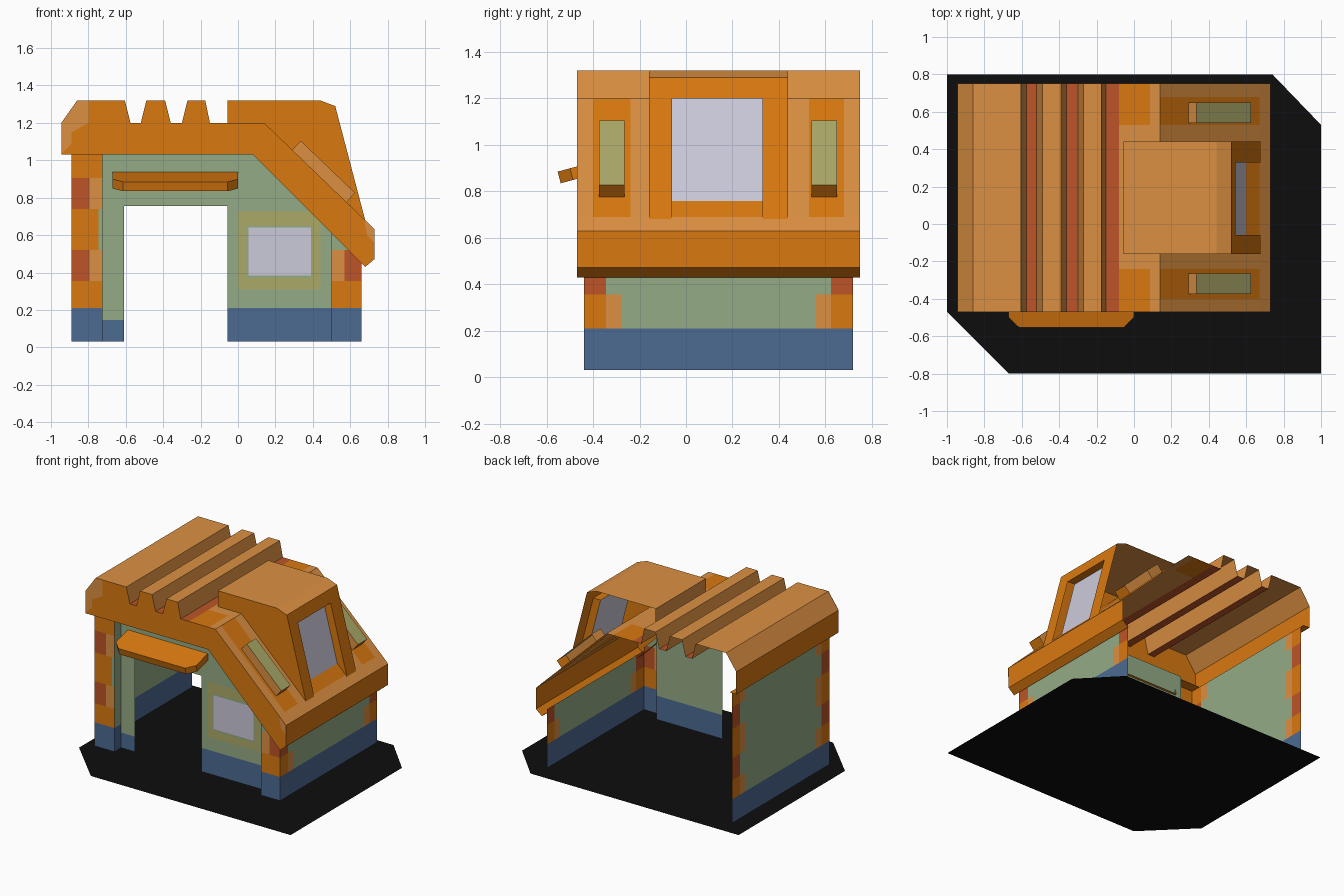
import bpy, bmesh

if "Cube" in bpy.data.objects:
    bpy.data.objects.remove(bpy.data.objects["Cube"])

COLOURS = {  # linear values
    "orange": (0.70, 0.19, 0.005), "light_orange": (0.72, 0.28, 0.055),
    "brick_red": (0.51, 0.09, 0.02), "wall_green": (0.30, 0.41, 0.24),
    "base_blue": (0.075, 0.145, 0.29), "glass_lilac": (0.60, 0.59, 0.70),
    "olive": (0.41, 0.40, 0.14), "ground_black": (0.004, 0.004, 0.004)}
MATS = []
for key, col in COLOURS.items():
    m = bpy.data.materials.new(key)
    m.diffuse_color = (*col, 1)
    m.use_nodes = True
    m.node_tree.nodes["Principled BSDF"].inputs["Base Color"].default_value = m.diffuse_color
    MATS.append(m)
ORANGE, LIGHT, RED, GREEN, BLUE, GLASS, OLIVE, BLACK = range(8)


def finish(name, bm, clip=False):
    if clip:  # trim to the roof slope
        bmesh.ops.bisect_plane(bm, geom=bm.verts[:] + bm.edges[:] + bm.faces[:],
                               plane_co=(0.58, 0, 0.58), plane_no=(1, 0, 1), clear_outer=True)
    me = bpy.data.meshes.new(name)
    bm.to_mesh(me)
    bm.free()
    for m in MATS:
        me.materials.append(m)
    ob = bpy.data.objects.new(name, me)
    bpy.context.collection.objects.link(ob)


def sheet(name, us, vs, place, rule, clip=False):
    """Grid of quads; rule gives each cell its colour, or None for a hole."""
    bm = bmesh.new()
    grid = [[bm.verts.new(place(u, v)) for v in vs] for u in us]
    for i in range(len(us) - 1):
        for j in range(len(vs) - 1):
            mat = rule((us[i] + us[i + 1]) / 2, (vs[j] + vs[j + 1]) / 2)
            if mat is not None:
                f = bm.faces.new((grid[i][j], grid[i + 1][j], grid[i + 1][j + 1], grid[i][j + 1]))
                f.material_index = mat
    bmesh.ops.delete(bm, geom=[v for v in bm.verts if not v.link_faces], context='VERTS')
    finish(name, bm, clip)


def polys(name, faces):
    """Flat polygons given as (colour, points)."""
    bm = bmesh.new()
    for mat, pts in faces:
        bm.faces.new([bm.verts.new(p) for p in pts]).material_index = mat
    bmesh.ops.remove_doubles(bm, verts=bm.verts[:], dist=0.0005)
    finish(name, bm)


def at_y(y, pts):
    return [(x, y, z) for x, z in pts]


# ground plate
polys("ground_plate", [(BLACK, [(x, y, 0) for x, y in (
    (-1, -0.47), (-0.67, -0.8), (1, -0.8), (1, 0.53), (0.74, 0.8), (-1, 0.8))])])

# side walls with brick corners
ROWS = [0.03, 0.21, 0.355, 0.52, 0.74, 0.905, 1.03]


def row_of(z):
    return sum(z > r for r in ROWS) - 1


def side_rule(y, z):
    edge = min(y + 0.44, 0.72 - y)
    row = row_of(z)
    if row == 0:
        return BLUE
    if row % 2 == 0:
        return RED if edge < 0.095 else GREEN
    if edge < 0.16:
        return ORANGE if edge < 0.095 else LIGHT
    return GREEN


Y_WALL = [-0.44, -0.345, -0.28, 0.56, 0.625, 0.72]
sheet("left_wall", Y_WALL, ROWS, lambda y, z: (-0.89, y, z), side_rule)
sheet("right_wall", Y_WALL, ROWS[:3] + [0.475], lambda y, z: (0.66, y, z), side_rule)


# front wall with doorway
def front_rule(x, z):
    if -0.61 < x < -0.055 and z < 0.755:
        return None
    return BLUE if z < (0.145 if x < -0.6 else 0.21) else GREEN


sheet("front_wall", [-0.725, -0.61, -0.055, 0.5], [0.03, 0.145, 0.21, 0.755, 1.05],
      lambda x, z: (x, -0.36, z), front_rule, clip=True)


# front corner columns
def left_column_rule(x, z):
    row = row_of(z)
    if row == 0:
        return BLUE
    if row % 2 == 0:
        return RED if x < -0.795 else LIGHT
    return GREEN if row == 3 and x > -0.745 else ORANGE


def right_column_rule(x, z):
    row = row_of(z)
    if row == 0:
        return BLUE
    if row == 1:
        return ORANGE
    if row == 2:
        return RED if x > 0.57 else LIGHT
    return GREEN


sheet("left_column", [-0.89, -0.795, -0.745, -0.725], ROWS,
      lambda x, z: (x, -0.44, z), left_column_rule)
sheet("right_column", [0.5, 0.57, 0.66], ROWS[:5],
      lambda x, z: (x, -0.44, z), right_column_rule, clip=True)
for name, x, top in (("left_column_return", -0.725, 1.03), ("right_column_return", 0.5, 0.64)):
    sheet(name, [-0.44, -0.36], [0.03, 0.21, top], lambda y, z: (x, y, z),
          lambda y, z: BLUE if z < 0.21 else GREEN)


# front window
def rect_xz(x0, x1, z0, z1, y):
    return at_y(y, [(x0, z0), (x1, z0), (x1, z1), (x0, z1)])


polys("front_window", [(OLIVE, rect_xz(0, 0.44, 0.31, 0.725, -0.364)),
                       (GREEN, rect_xz(0.045, 0.395, 0.37, 0.65, -0.367)),
                       (GLASS, rect_xz(0.055, 0.39, 0.385, 0.64, -0.370))])

# ribbed roof: profile swept along y
ROOF = [(-0.945, 1.03), (-0.945, 1.2), (-0.86, 1.32),
        (-0.605, 1.32), (-0.575, 1.2), (-0.52, 1.2), (-0.49, 1.32),
        (-0.39, 1.32), (-0.36, 1.2), (-0.30, 1.2), (-0.27, 1.32),
        (-0.175, 1.32), (-0.15, 1.2), (-0.08, 1.2), (0.085, 1.2), (0.14, 1.2),
        (0.67, 0.69), (0.73, 0.63), (0.73, 0.472), (0.68, 0.43), (0.66, 0.45)]
Y_ROOF = [-0.47, -0.40, -0.24, -0.16, -0.06, 0.33, 0.44, 0.53, 0.68, 0.75]


def roof_rule(u, y):
    seg = int(u)
    if seg in (4, 8, 12):              # groove floors
        return RED
    if seg in (0, 17, 18, 19):         # fascias
        return ORANGE
    if seg == 13:
        return LIGHT if -0.24 < y < 0.53 else ORANGE
    if seg == 15:                      # slope panels with light borders
        return ORANGE if -0.40 < y < -0.24 or 0.53 < y < 0.68 or -0.06 < y < 0.33 else LIGHT
    return LIGHT


sheet("roof", range(len(ROOF)), Y_ROOF,
      lambda u, y: (ROOF[u][0], y, ROOF[u][1]), roof_rule)

# front trim board, its pale corners and its soffit
LOWER = [(0.68, 0.43), (0.08, 1.03)]
polys("roof_trim", [
    (ORANGE, at_y(-0.47, ROOF[:-1] + LOWER[1:])),
    (LIGHT, at_y(-0.473, [(-0.945, 1.035), (-0.89, 1.09), (-0.89, 1.15), (-0.80, 1.2),
                          (-0.80, 1.32), (-0.86, 1.32), (-0.945, 1.2)])),
    (LIGHT, at_y(-0.473, [(0.68, 0.65), (0.69, 0.60), (0.73, 0.56), (0.73, 0.63), (0.68, 0.68)]))])
SOFFIT = [(-0.945, 1.03), (0.08, 1.03), (0.68, 0.43)]
sheet("trim_soffit", range(3), [-0.47, -0.36],
      lambda u, y: (SOFFIT[u][0], y, SOFFIT[u][1]), lambda u, y: ORANGE)
sheet("left_eave", [-0.945, -0.89], [-0.36, 0.75], lambda x, y: (x, y, 1.03), lambda x, y: ORANGE)


# dormer
def dormer_x(z):
    return 0.52 + (1.29 - z) * 0.262


def glass_x(z):
    return 0.60 - (z - 0.755) * 0.262 * -1 - (z - 0.755) * 0.524


CAP = [(-0.055, 1.2), (-0.055, 1.32), (0.44, 1.32), (0.52, 1.29)]
sheet("dormer_top", range(4), [-0.16, 0.44],
      lambda u, y: (CAP[u][0], y, CAP[u][1]), lambda u, y: LIGHT)
polys("dormer_side", [(ORANGE, at_y(-0.16, CAP + [(0.68, 0.68), (0.14, 1.2)]))])
sheet("dormer_frame", [-0.16, -0.06, 0.33, 0.44], [0.68, 1.2, 1.29],
      lambda y, z: (dormer_x(z), y, z),
      lambda y, z: None if -0.06 < y < 0.33 and z < 1.2 else ORANGE)
sheet("dormer_glass", [-0.06, 0.33], [0.755, 1.2],
      lambda y, z: (glass_x(z), y, z), lambda y, z: GLASS)
polys("dormer_reveal", [
    (ORANGE, at_y(0.33, [(dormer_x(1.2), 1.2), (0.68, 0.68), (0.60, 0.755), (glass_x(1.2), 1.2)])),
    (ORANGE, [(dormer_x(1.2), -0.06, 1.2), (dormer_x(1.2), 0.33, 1.2),
              (glass_x(1.2), 0.33, 1.2), (glass_x(1.2), -0.06, 1.2)])])

# skylights standing square to the slope
for name, y0, y1 in (("front_skylight", -0.375, -0.265), ("back_skylight", 0.54, 0.65)):
    a, b, c, d = (0.29, 1.055), (0.335, 1.105), (0.625, 0.827), (0.58, 0.775)

    def strip(p, q):
        return [(p[0], y0, p[1]), (p[0], y1, p[1]), (q[0], y1, q[1]), (q[0], y0, q[1])]
    polys(name, [(OLIVE, strip(b, c)), (LIGHT, strip(a, b)), (ORANGE, strip(c, d)),
                 (LIGHT, at_y(y0, [a, b, c, d]))])

# sloping awning over the door
PLAN = [(-0.67, -0.36), (-0.67, -0.50), (-0.615, -0.553), (-0.055, -0.553), (0, -0.50), (0, -0.36)]


def board(p, drop):
    return (p[0], p[1] + drop * 0.27, 0.937 + (p[1] + 0.36) * 0.27 - drop)


polys("awning", [(ORANGE, [board(p, 0) for p in PLAN]),
                 (ORANGE, [board(p, 0.05) for p in reversed(PLAN)])] +
      [(ORANGE, [board(p, 0), board(p, 0.05), board(q, 0.05), board(q, 0)])
       for p, q in zip(PLAN, PLAN[1:])])
